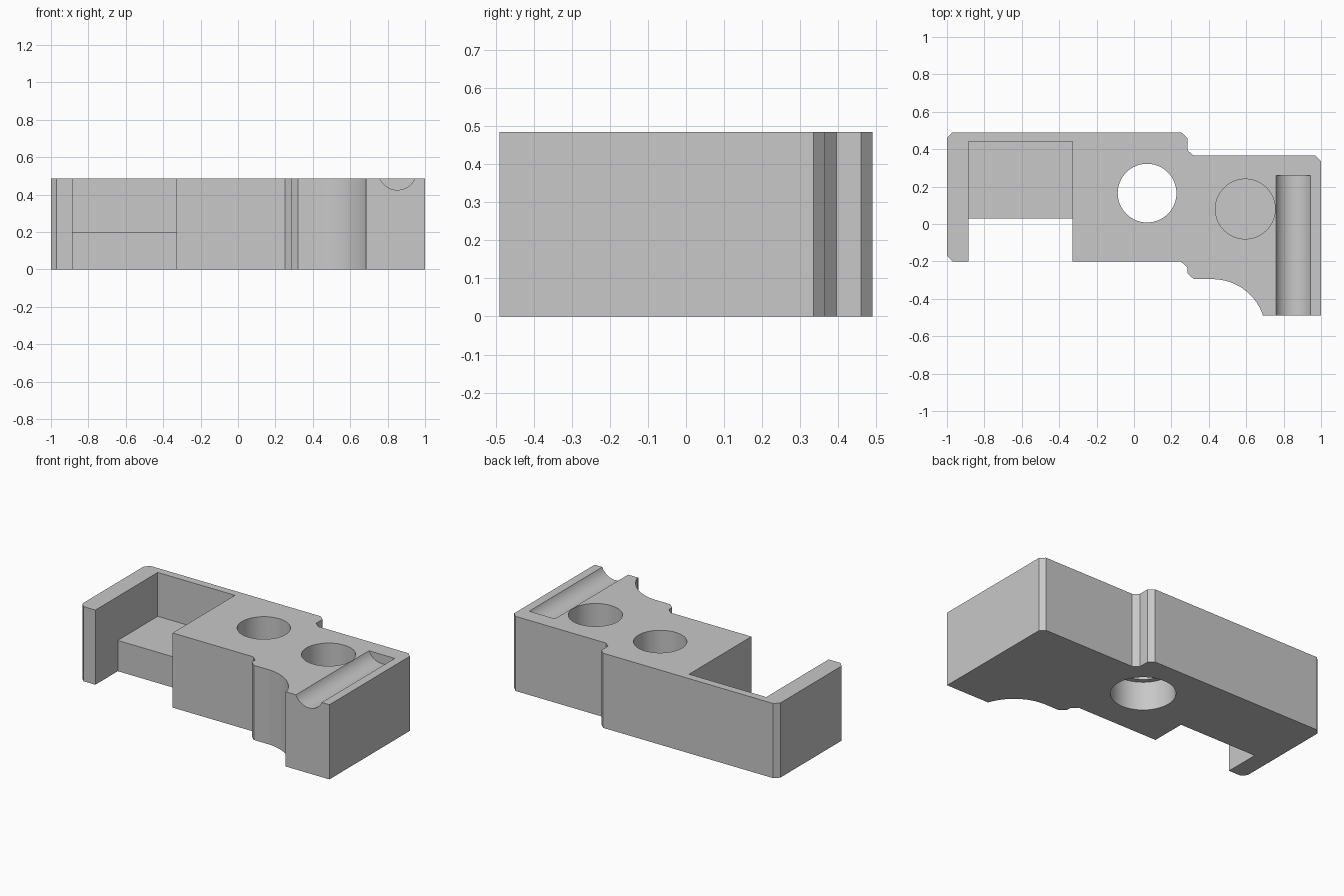
import bpy, bmesh, math
from mathutils import Vector

if "Cube" in bpy.data.objects:
    bpy.data.objects.remove(bpy.data.objects["Cube"])

H = 0.485  # block height

grey = bpy.data.materials.new("plain grey")
grey.diffuse_color = (0.58, 0.58, 0.58, 1)
grey.use_nodes = True
grey.node_tree.nodes["Principled BSDF"].inputs["Base Color"].default_value = grey.diffuse_color


def prism(name, pts, axis, lo, hi):
    """Extrude a closed 2D profile from lo to hi along axis x, y or z."""
    place = {"x": lambda a, b, c: (c, a, b),
             "y": lambda a, b, c: (a, c, b),
             "z": lambda a, b, c: (a, b, c)}[axis]
    bm = bmesh.new()
    face = bm.faces.new([bm.verts.new(place(a, b, lo)) for a, b in pts])
    ext = bmesh.ops.extrude_face_region(bm, geom=[face])["geom"]
    shift = Vector(place(0, 0, hi - lo))
    bmesh.ops.translate(bm, vec=shift, verts=[g for g in ext if isinstance(g, bmesh.types.BMVert)])
    bmesh.ops.recalc_face_normals(bm, faces=bm.faces)
    mesh = bpy.data.meshes.new(name)
    bm.to_mesh(mesh)
    bm.free()
    mesh.materials.append(grey)
    obj = bpy.data.objects.new(name, mesh)
    bpy.context.collection.objects.link(obj)
    return obj


def arc(cx, cy, r, start=0, end=360, n=64):
    full = abs(end - start) == 360
    count = n if full else n + 1
    return [(cx + r * math.cos(math.radians(start + (end - start) * i / n)),
             cy + r * math.sin(math.radians(start + (end - start) * i / n))) for i in range(count)]


# Block outline with chamfered corners and a concave front scoop
outline = [(-1, -0.17), (-0.97, -0.2), (0.25, -0.2), (0.285, -0.232), (0.285, -0.263), (0.32, -0.295)]
outline += arc(0.42, -0.58, 0.285, 90, 19.5, 20)
outline += [(0.685, -0.49), (1, -0.49), (1, 0.335), (0.97, 0.365), (0.32, 0.365), (0.285, 0.395),
            (0.285, 0.46), (0.253, 0.49), (-0.97, 0.49), (-1, 0.46)]
block = prism("block", outline, "z", 0, H)

cutters = [
    # Stepped pocket: open at the front, with a raised floor behind
    prism("pocket_cutter", [(-0.6, -0.1), (0.03, -0.1), (0.03, 0.2), (0.44, 0.2), (0.44, 0.6), (-0.6, 0.6)],
          "x", -0.885, -0.33),
    # Through hole and its counterbore underneath
    prism("through_hole_cutter", arc(0.07, 0.165, 0.157), "z", -0.1, 0.6),
    prism("counterbore_cutter", arc(0.07, 0.165, 0.19), "z", -0.1, 0.185),
    # Blind hole from the top
    prism("blind_hole_cutter", arc(0.595, 0.08, 0.16), "z", 0.1, 0.6),
    # Round-bottomed groove along the right end
    prism("groove_cutter", arc(0.852, 0.527, 0.102), "y", -0.6, 0.26),
]

bpy.context.view_layer.objects.active = block
for cutter in cutters:
    mod = block.modifiers.new(cutter.name, "BOOLEAN")
    mod.operation = "DIFFERENCE"
    mod.solver = "EXACT"
    mod.object = cutter
    bpy.ops.object.modifier_apply(modifier=mod.name)
for cutter in cutters:
    bpy.data.objects.remove(cutter)

block.select_set(True)
bpy.ops.object.shade_smooth_by_angle(angle=math.radians(20))
